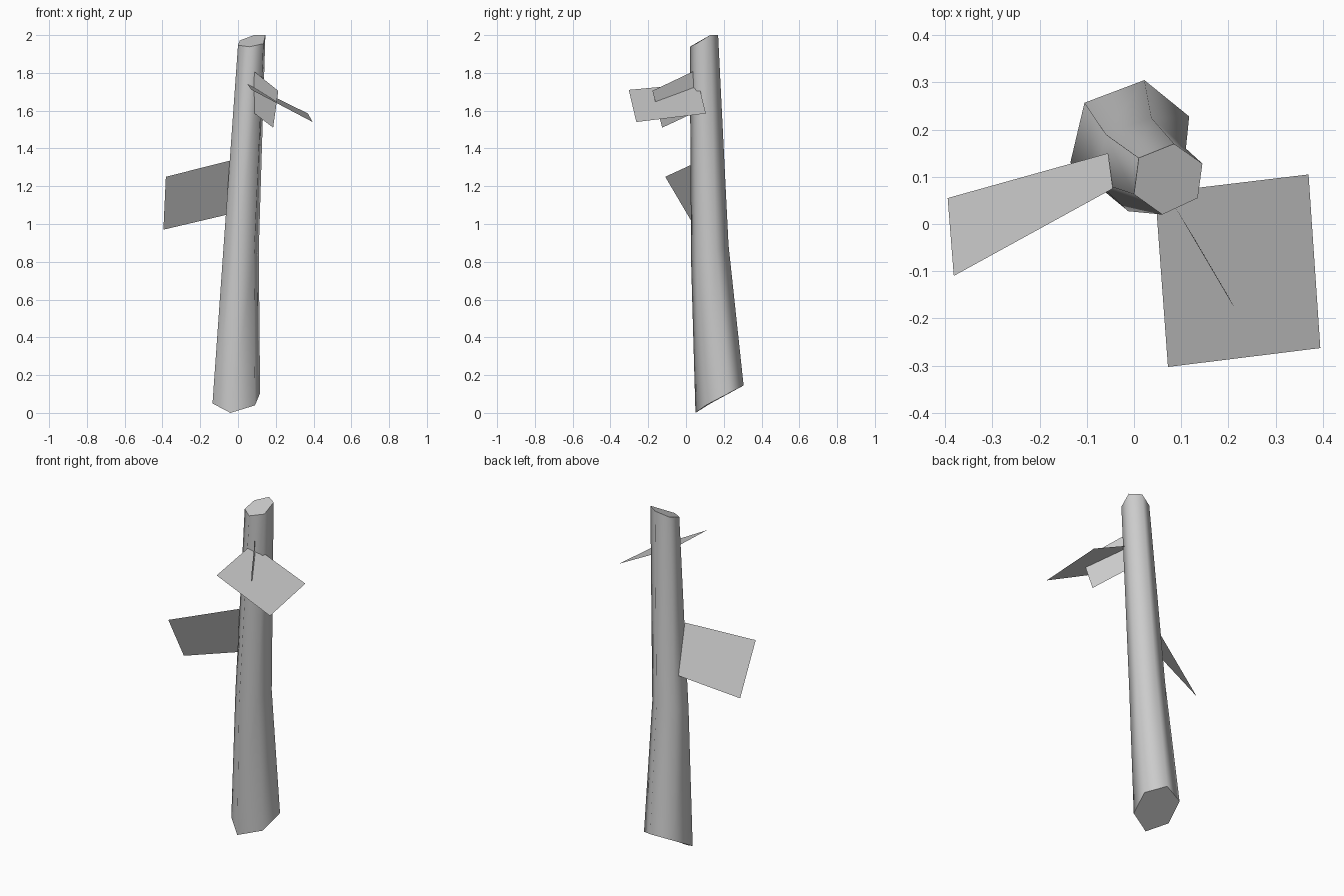
import bpy

old = bpy.data.objects.get("Cube")
if old:
    bpy.data.objects.remove(old, do_unlink=True)

grey = bpy.data.materials.new("bark grey")
grey.use_nodes = True
COLOUR = (0.6, 0.6, 0.6, 1.0)
grey.diffuse_color = COLOUR
grey.node_tree.nodes["Principled BSDF"].inputs["Base Color"].default_value = COLOUR


def make_object(name, points, faces):
    mesh = bpy.data.meshes.new(name)
    mesh.from_pydata(points, [], faces)
    mesh.materials.append(grey)
    obj = bpy.data.objects.new(name, mesh)
    bpy.context.collection.objects.link(obj)
    for poly in mesh.polygons:
        poly.use_smooth = True
    return obj


# Trunk: three slanted hexagonal rings lofted together
bottom = [(-.105, .257, .12), (.022, .305, .145), (.117, .228, .105),
          (.09, .105, .04), (-.04, .05, 0), (-.135, .13, .05)]
middle = [(-.06, .19, .87), (.037, .225, .89), (.11, .16, .86),
          (.085, .062, .82), (-.012, .027, .80), (-.08, .09, .83)]
top = [(.01, .14, 1.972), (.085, .17, 2), (.145, .128, 2),
       (.135, .055, 1.955), (.06, .02, 1.938), (0, .063, 1.947)]
rings = [bottom, middle, top]
SIDES = len(bottom)

sides = []
for r in range(len(rings) - 1):
    a, b = r * SIDES, (r + 1) * SIDES
    for i in range(SIDES):
        j = (i + 1) % SIDES
        sides.append((a + j, a + i, b + i, b + j))
last = (len(rings) - 1) * SIDES
caps = [tuple(range(SIDES)), tuple(last + i for i in reversed(range(SIDES)))]
trunk = make_object("trunk", sum(rings, []), sides + caps)

# Flat caps with crisp rims
for poly in trunk.data.polygons:
    if len(poly.vertices) == SIDES:
        poly.use_smooth = False

# Single-sheet branches: inner top, outer top, outer bottom, inner bottom
branches = {
    "right_branch": [(-.045, .075, 1.335), (-.382, -.11, 1.25),
                     (-.395, .055, .97), (-.055, .15, 1.05)],
    "left_branch": [(.045, .066, 1.745), (.072, -.303, 1.71),
                    (.395, -.263, 1.54), (.37, .105, 1.585)],
    "front_branch": [(.083, .043, 1.81), (.213, -.178, 1.705),
                     (.186, -.126, 1.51), (.088, .035, 1.585)],
}
for name, corners in branches.items():
    make_object(name, corners, [(0, 1, 2, 3)])
